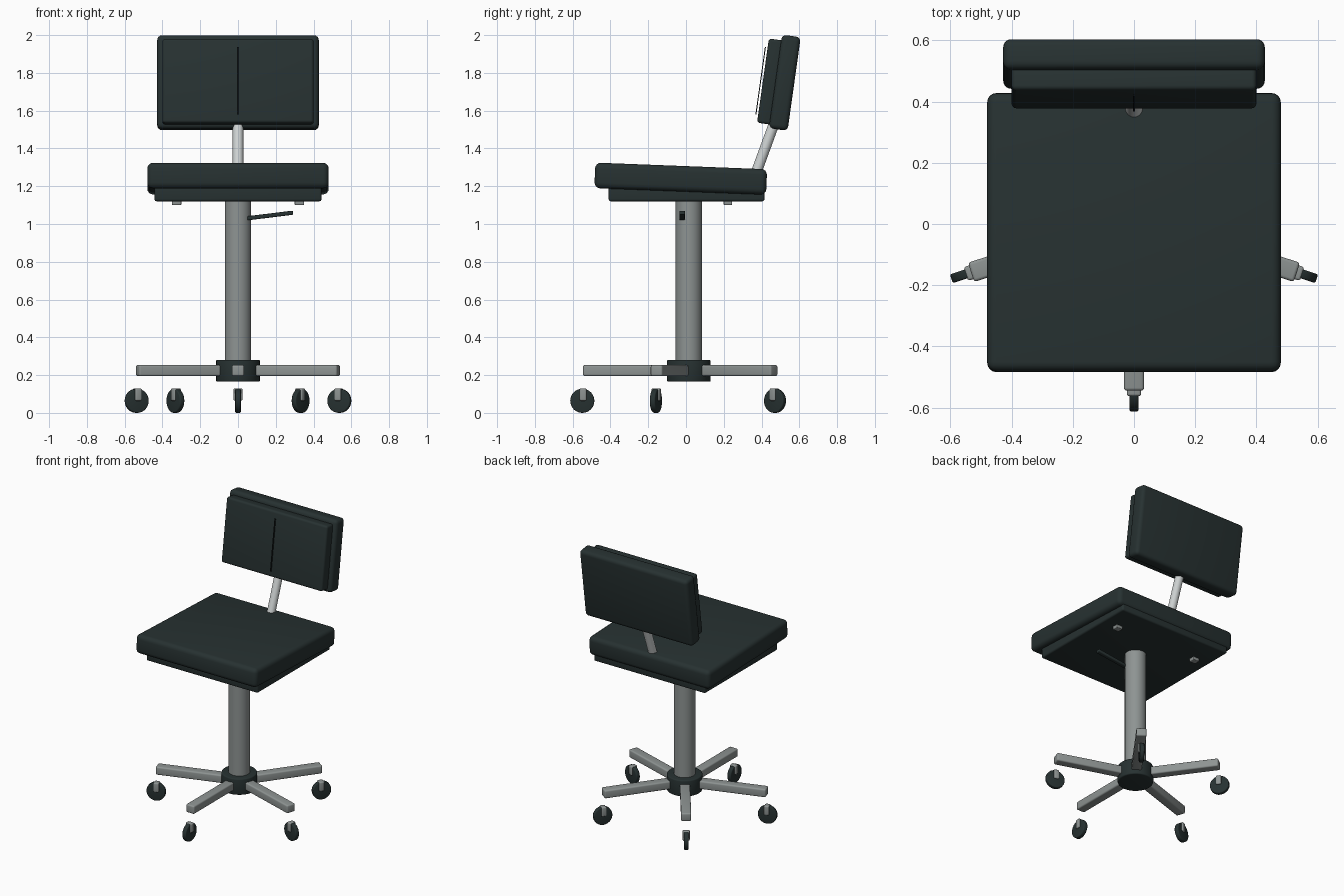
import bpy
import bmesh
from math import radians, cos, sin
from mathutils import Matrix, Vector

cube = bpy.data.objects.get("Cube")
if cube:
    bpy.data.objects.remove(cube, do_unlink=True)


def material(name, rgb):
    mat = bpy.data.materials.new(name)
    mat.use_nodes = True
    mat.diffuse_color = (*rgb, 1)
    bsdf = mat.node_tree.nodes["Principled BSDF"]
    bsdf.inputs["Base Color"].default_value = (*rgb, 1)
    bsdf.inputs["Roughness"].default_value = 0.6
    return mat


FABRIC = material("dark fabric", (0.02, 0.031, 0.031))
SEAM = material("seam black", (0.006, 0.009, 0.009))
STEEL = material("grey steel", (0.27, 0.295, 0.29))
CHROME = material("light chrome", (0.62, 0.65, 0.65))


def finish(name, bm, mat, matrix):
    mesh = bpy.data.meshes.new(name)
    bm.to_mesh(mesh)
    bm.free()
    mesh.materials.append(mat)
    obj = bpy.data.objects.new(name, mesh)
    bpy.context.collection.objects.link(obj)
    obj.matrix_world = matrix
    bpy.ops.object.select_all(action="DESELECT")
    obj.select_set(True)
    bpy.context.view_layer.objects.active = obj
    bpy.ops.object.shade_smooth_by_angle(angle=radians(40))
    return obj


def box(name, size, mat, matrix, bevel=0.0):
    """Rounded box centred on the matrix origin."""
    bm = bmesh.new()
    bmesh.ops.create_cube(bm, size=1)
    bmesh.ops.scale(bm, vec=size, verts=bm.verts)
    if bevel:
        bmesh.ops.bevel(bm, geom=bm.edges[:], offset=bevel, segments=4,
                        profile=0.5, affect="EDGES")
    return finish(name, bm, mat, matrix)


def cylinder(name, radius, depth, mat, matrix, bevel=0.0):
    """Cylinder along local z, with optional rounded rims."""
    bm = bmesh.new()
    bmesh.ops.create_cone(bm, cap_ends=True, segments=32, radius1=radius,
                          radius2=radius, depth=depth)
    if bevel:
        rims = [e for e in bm.edges
                if abs(e.verts[0].co.z - e.verts[1].co.z) < 1e-5]
        bmesh.ops.bevel(bm, geom=rims, offset=bevel, segments=3,
                        profile=0.5, affect="EDGES")
    return finish(name, bm, mat, matrix)


def at(x, y, z):
    return Matrix.Translation((x, y, z))


def turn(degrees, axis):
    return Matrix.Rotation(radians(degrees), 4, axis)


AXIS_Y = 0.015  # y of the column

# Seat cushion, pan and mounts
box("seat_cushion", (0.96, 0.91, 0.135), FABRIC,
    at(0, -0.028, 1.24) @ turn(-2.2, "X"), 0.03)
box("seat_pan", (0.885, 0.825, 0.085), FABRIC, at(0, 0.003, 1.1625), 0.012)
for side, x in (("left", 0.325), ("right", -0.325)):
    box(f"seat_mount_{side}", (0.05, 0.045, 0.03), STEEL,
        at(x, 0.222, 1.115), 0.005)

# Backrest shell, pad and centre seam share one tilted frame
back = at(0, 0.523, 1.748) @ turn(-8, "X")
box("backrest_shell", (0.855, 0.1, 0.5), FABRIC, back, 0.025)
box("backrest_pad", (0.8, 0.08, 0.45), FABRIC, back @ at(0, -0.076, -0.005), 0.015)
box("backrest_seam", (0.008, 0.005, 0.36), SEAM, back @ at(0, -0.128, -0.007))

# Backrest post
low, high = Vector((0, 0.367, 1.26)), Vector((0, 0.475, 1.555))
lean = (high - low).to_track_quat("Z", "Y").to_matrix().to_4x4()
cylinder("backrest_post", 0.028, (high - low).length, CHROME,
         Matrix.Translation((low + high) / 2) @ lean)

# Column, hub and height lever
cylinder("column", 0.07, 0.9, STEEL, at(0, AXIS_Y, 0.69))
cylinder("hub", 0.116, 0.116, FABRIC, at(0, AXIS_Y, 0.223), 0.008)
box("height_lever", (0.245, 0.03, 0.022), FABRIC,
    at(0.17, -0.02, 1.045) @ turn(-7, "Y"), 0.006)

# Five arms with casters, local x pointing outward
for i in range(5):
    spoke = at(0, AXIS_Y, 0) @ turn(-90 + 72 * i, "Z")
    box(f"base_arm_{i + 1}", (0.5, 0.066, 0.058), STEEL,
        spoke @ at(0.31, 0, 0.224), 0.01)
    cylinder(f"caster_wheel_{i + 1}", 0.064, 0.03, FABRIC,
             spoke @ at(0.564, 0, 0.064) @ turn(90, "X"), 0.006)
    box(f"caster_fork_{i + 1}", (0.036, 0.047, 0.066), STEEL,
        spoke @ at(0.56, 0, 0.097), 0.008)
